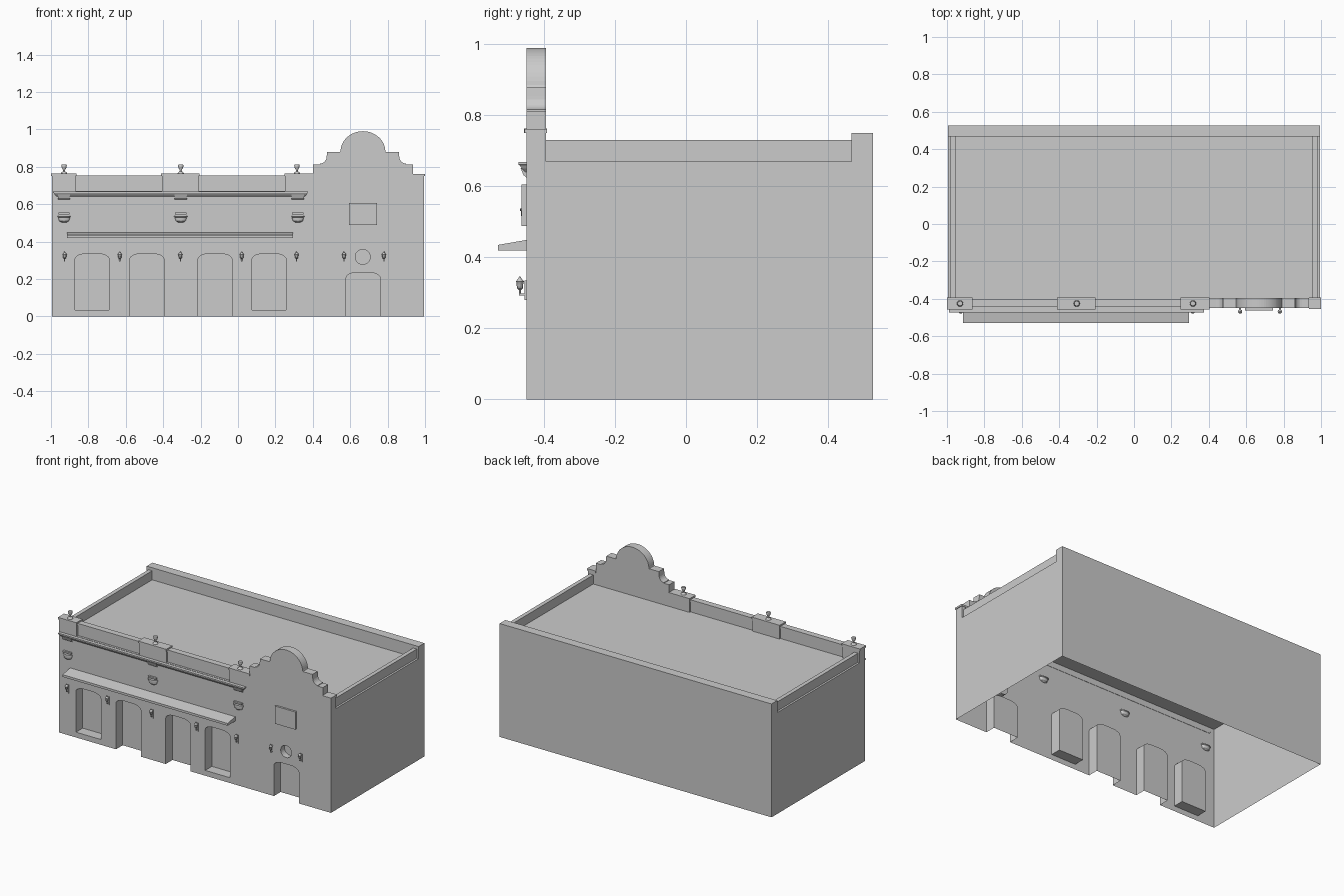
import bpy, bmesh
from math import sin, cos, pi

if "Cube" in bpy.data.objects:
    bpy.data.objects.remove(bpy.data.objects["Cube"])

FRONT, INNER = -0.45, -0.395
ROOF = 0.67


def make(name, bm):
    bmesh.ops.recalc_face_normals(bm, faces=bm.faces)
    me = bpy.data.meshes.new(name)
    bm.to_mesh(me)
    bm.free()
    ob = bpy.data.objects.new(name, me)
    bpy.context.collection.objects.link(ob)
    return ob


def box(name, x0, x1, y0, y1, z0, z1):
    return prism(name, [(x0, z0), (x1, z0), (x1, z1), (x0, z1)], y0, y1)


def prism(name, outline, a0, a1, axis='y'):
    """Extrude an (x,z) outline along y, or a (y,z) outline along x."""
    bm = bmesh.new()
    put = (lambda p, a: (p[0], a, p[1])) if axis == 'y' else (lambda p, a: (a, p[0], p[1]))
    lo = [bm.verts.new(put(p, a0)) for p in outline]
    hi = [bm.verts.new(put(p, a1)) for p in outline]
    n = len(outline)
    bm.faces.new(lo)
    bm.faces.new(hi)
    for i in range(n):
        bm.faces.new((lo[i], lo[(i + 1) % n], hi[(i + 1) % n], hi[i]))
    return make(name, bm)


def lathe(name, profile, x, y, segs=12):
    """Spin an (r,z) profile about a vertical axis."""
    bm = bmesh.new()
    rings = [[bm.verts.new((x + r * cos(2 * pi * i / segs), y + r * sin(2 * pi * i / segs), z))
              for i in range(segs)] for r, z in profile]
    for a, b in zip(rings, rings[1:]):
        for i in range(segs):
            j = (i + 1) % segs
            bm.faces.new((a[i], a[j], b[j], b[i]))
    bm.faces.new(rings[0])
    bm.faces.new(rings[-1])
    ob = make(name, bm)
    bpy.context.view_layer.objects.active = ob
    ob.select_set(True)
    bpy.ops.object.shade_smooth_by_angle(angle=0.7)
    ob.select_set(False)
    return ob


def arc(cx, cz, rx, rz, a0, a1, n):
    return [(cx + rx * cos(a0 + (a1 - a0) * i / n), cz + rz * sin(a0 + (a1 - a0) * i / n))
            for i in range(n + 1)]


def arched(cx, half, z0, z1):
    """Opening outline with a flattened, round-cornered head."""
    r = 0.06
    s = 0.03
    return ([(cx - half, z0), (cx + half, z0)]
            + arc(cx + half - r, z1 - s, r, s, 0, pi / 2, 6)
            + arc(cx - half + r, z1 - s, r, s, pi / 2, pi, 6))


# Main body with recessed doors, windows and round opening
body = box("building_body", -0.995, 0.995, FRONT, 0.527, 0, ROOF)
cutters = []
for cx, z0, z1 in [(-0.78, 0.035, 0.335), (-0.487, -0.1, 0.335), (-0.123, -0.1, 0.335),
                   (0.166, 0.035, 0.335), (0.669, -0.1, 0.235)]:
    cutters.append(prism("opening_cutter", arched(cx, 0.091, z0, z1), FRONT - 0.1, FRONT + 0.07))
cutters.append(prism("round_cutter", arc(0.667, 0.318, 0.04, 0.04, 0, 2 * pi * 23 / 24, 23),
                     FRONT - 0.1, FRONT + 0.04))
for c in cutters:
    c.hide_render = True
    m = body.modifiers.new("cut", 'BOOLEAN')
    m.operation, m.solver, m.object = 'DIFFERENCE', 'EXACT', c
bpy.context.view_layer.objects.active = body
for m in list(body.modifiers):
    bpy.ops.object.modifier_apply(modifier=m.name)
for c in cutters:
    bpy.data.objects.remove(c)

# Open underside
bm = bmesh.new()
bm.from_mesh(body.data)
bmesh.ops.delete(bm, geom=[f for f in bm.faces if all(abs(v.co.z) < 1e-4 for v in f.verts)],
                 context='FACES')
bm.to_mesh(body.data)
bm.free()

# Back and side parapets
box("back_parapet", -0.995, 0.995, 0.467, 0.527, ROOF, 0.75)
for s in (-1, 1):
    xs = sorted((s * 0.955, s * 0.982))
    box("side_parapet", xs[0], xs[1], INNER, 0.467, ROOF, 0.73)

# Stepped and curved gable, mirrored about its centre
G = 0.668
right = ([(0.327, ROOF), (0.327, 0.76), (0.268, 0.76), (0.268, 0.813), (0.23, 0.813)]
         + arc(0.23, 0.855, 0.036, 0.038, -pi / 2, -pi, 6)
         + [(0.192, 0.88), (0.122, 0.88)] + arc(0, 0.88, 0.12, 0.11, 0.05, pi / 2, 14))
left = [(-x, z) for x, z in reversed(right[:-1])]
left = [p for p in left if p[0] > -0.3] + [(-0.268, ROOF)]
gable = prism("curved_gable", [(G + x, z) for x, z in right + left], FRONT, INNER)
box("end_pier_cap", G + 0.268, 0.999, FRONT - 0.005, INNER + 0.003, 0.75, 0.762)

# Parapet piers with caps and urn finials
for x0, x1, fx in [(-0.995, -0.868, -0.93), (-0.407, -0.21, -0.306), (0.252, 0.4, 0.315)]:
    box("parapet_pier", x0, x1, FRONT, INNER, ROOF, 0.752)
    box("pier_cap", x0 - 0.004, x1 + 0.004, FRONT - 0.006, INNER + 0.003, 0.75, 0.763)
    lathe("urn_finial", [(0.017, 0.763), (0.015, 0.769), (0.006, 0.775), (0.005, 0.782),
                         (0.012, 0.794), (0.015, 0.806), (0.013, 0.811)], fx, -0.425)

# Low parapet walls between piers
for x0, x1 in [(-0.868, -0.407), (-0.21, 0.252)]:
    box("front_parapet", x0, x1, -0.435, -0.405, ROOF, 0.74)
    box("parapet_coping", x0, x1, -0.441, -0.4, 0.738, 0.753)

# Moulded cornice with tapering ends
bm = bmesh.new()
rings = []
for d, z in [(0.003, 0.64), (0.007, 0.645), (0.013, 0.651), (0.018, 0.659), (0.022, 0.661), (0.022, 0.668)]:
    x0, x1 = -0.966 - d, 0.353 + d
    rings.append([bm.verts.new(c) for c in [(x0, FRONT + .002, z), (x0, FRONT - d, z),
                                            (x1, FRONT - d, z), (x1, FRONT + .002, z)]])
for a, b in zip(rings, rings[1:]):
    for i in range(4):
        bm.faces.new((a[i], a[(i + 1) % 4], b[(i + 1) % 4], b[i]))
bm.faces.new(rings[0])
bm.faces.new(rings[-1])
make("cornice", bm)
box("cornice_fillet", -0.96, 0.35, FRONT - 0.003, FRONT + 0.002, 0.63, 0.641)

# Brackets under the cornice, and bowl-shaped wall ornaments
for x in (-0.93, -0.306, 0.32):
    prism("cornice_bracket", [(FRONT, 0.625), (FRONT - 0.008, 0.632), (FRONT - 0.016, 0.652), (FRONT, 0.652)],
          x - 0.033, x + 0.033, 'x')
    box("ornament_shelf", x - 0.03, x + 0.03, FRONT - 0.012, FRONT, 0.545, 0.555)
    bowl = lathe("ornament_bowl", [(0.014, 0.503), (0.026, 0.51), (0.031, 0.525), (0.031, 0.53),
                                   (0.035, 0.531), (0.035, 0.538)], 0, 0, 16)
    bowl.location = (x, FRONT, 0)
    bowl.scale.y = 0.5

# Sloped awning
prism("awning", [(FRONT, 0.42), (-0.53, 0.42), (-0.53, 0.435), (FRONT, 0.449)], -0.913, 0.295, 'x')

# Framed wall sign board
box("sign_board", 0.594, 0.744, FRONT - 0.013, FRONT, 0.488, 0.605)

# Wall lanterns
for x in (-0.927, -0.632, -0.308, 0.02, 0.313, 0.567, 0.78):
    box("lantern_plate", x - 0.006, x + 0.006, FRONT - 0.005, FRONT, 0.28, 0.335)
    box("lantern_arm", x - 0.003, x + 0.003, -0.47, FRONT, 0.293, 0.298)
    lathe("lantern", [(0.003, 0.293), (0.003, 0.308), (0.008, 0.312), (0.01, 0.33),
                      (0.012, 0.332), (0.004, 0.341), (0.002, 0.346)], x, -0.468, 8)
